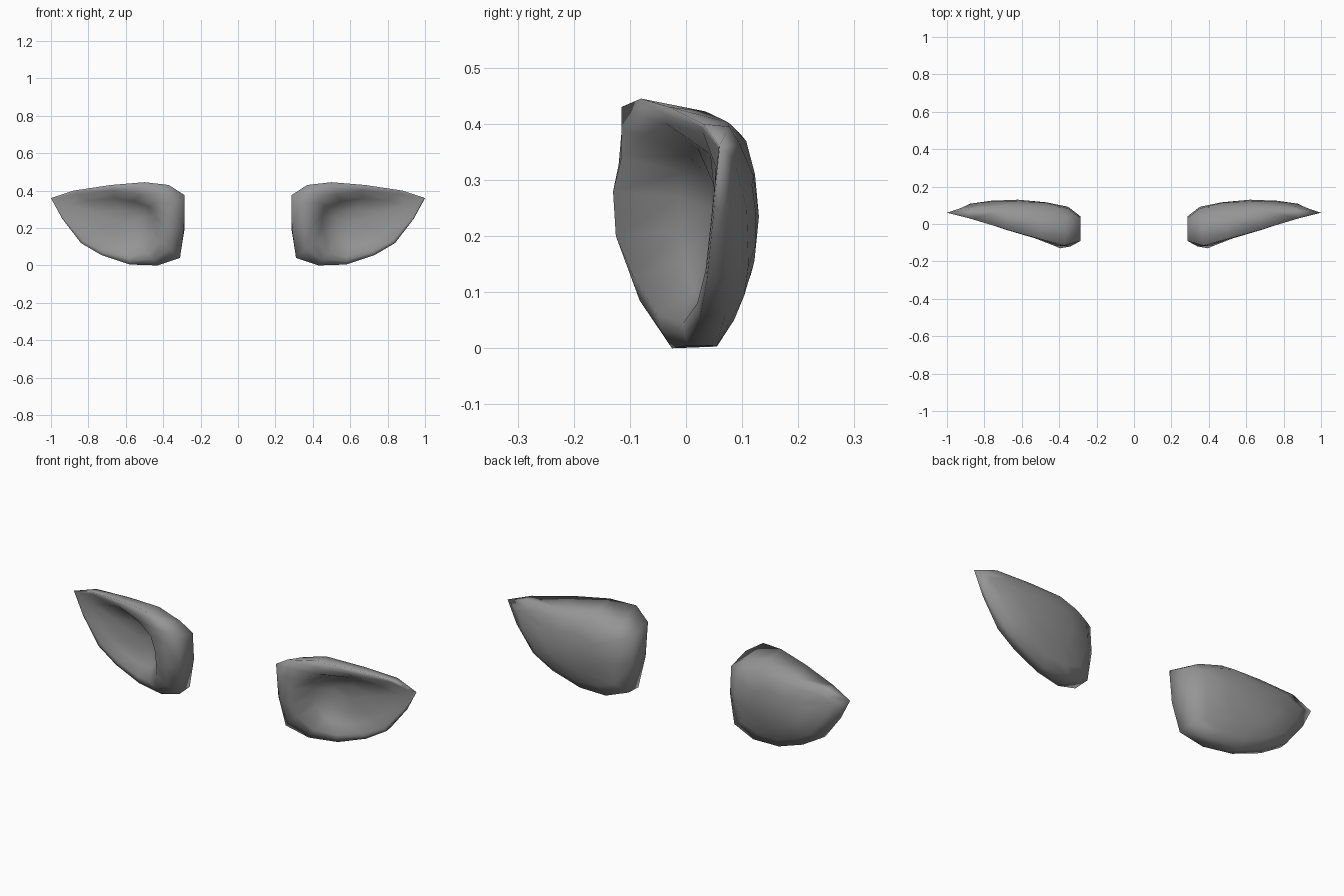
import bpy
import bmesh
from mathutils import Vector

if "Cube" in bpy.data.objects:
    bpy.data.objects.remove(bpy.data.objects["Cube"], do_unlink=True)

grey = bpy.data.materials.new("plain grey")
grey.use_nodes = True
colour = (0.3, 0.3, 0.3, 1)
grey.diffuse_color = colour
grey.node_tree.nodes["Principled BSDF"].inputs["Base Color"].default_value = colour

# Loops run from the outer tip over the top, down the inner wall and back along the bottom
outer_rim = [(1, .06, .36), (.88, .03, .4), (.68, -.03, .43), (.5, -.08, .445), (.37, -.115, .43),
             (.285, -.09, .375), (.288, -.075, .2), (.31, -.045, .04), (.43, -.025, 0),
             (.58, .005, .005), (.73, .025, .055), (.84, .037, .12), (.94, .05, .25)]
bowl_lip = [(.98, .058, .355), (.86, .03, .385), (.67, -.035, .4), (.53, -.076, .38), (.43, -.115, .34),
            (.395, -.13, .28), (.39, -.125, .2), (.41, -.095, .13), (.48, -.05, .06),
            (.58, -.005, .045), (.71, .02, .08), (.82, .035, .14), (.92, .047, .25)]
back_edge = [(1, .06, .36), (.88, .077, .395), (.68, .075, .403), (.49, .035, .422), (.36, .03, .385),
             (.285, .03, .34), (.285, .04, .2), (.31, .04, .045), (.43, .055, .003),
             (.58, .055, .005), (.73, .07, .06), (.84, .075, .125), (.94, .07, .25)]

outer_rim, bowl_lip, back_edge = ([Vector(p) for p in loop]
                                  for loop in (outer_rim, bowl_lip, back_edge))
bowl_centre = Vector((.62, .05, .23))
back_centre = Vector((.62, .13, .235))


def back_loop(amount):
    """Shrink the back edge towards the centre and lay it on a shallow dome."""
    loop = [p.lerp(back_centre, amount) for p in back_edge]
    for p in loop:
        p.y = .13 - .42 * (p.x - .65) ** 2 - 1.25 * (p.z - .235) ** 2
    return loop


def bowl_loop(amount, depth):
    """Shrink the lip towards the centre while sinking it into the bowl."""
    loop = [p.lerp(bowl_centre, amount) for p in bowl_lip]
    for p, lip in zip(loop, bowl_lip):
        p.y = lip.y + (bowl_centre.y - lip.y) * depth
    return loop


def front_corner():
    """Rounded front edge between the outer rim and the lip."""
    loop = [a.lerp(b, .5) for a, b in zip(outer_rim, bowl_lip)]
    for p, a, b in zip(loop, outer_rim, bowl_lip):
        p.y = (p.y + min(a.y, b.y)) / 2
    return loop


def build_shell(name, side):
    """Skin the loops from the bowl floor, over the lip, to the back."""
    bm = bmesh.new()
    loops = [bowl_loop(.6, .97), bowl_loop(.25, .65), bowl_lip, front_corner(),
             outer_rim, back_edge, back_loop(.2), back_loop(.55)]
    rings = [[bm.verts.new((p.x * side, p.y, p.z)) for p in loop] for loop in loops]
    count = len(outer_rim)
    for a, b in zip(rings, rings[1:]):
        for i in range(count):
            j = (i + 1) % count
            bm.faces.new((a[i], a[j], b[j], b[i]))
    for ring, centre in ((rings[0], bowl_centre), (rings[-1], back_centre)):
        hub = bm.verts.new((centre.x * side, centre.y, centre.z))
        for i in range(count):
            bm.faces.new((ring[i], ring[(i + 1) % count], hub))
    bmesh.ops.remove_doubles(bm, verts=bm.verts, dist=.0005)
    bmesh.ops.recalc_face_normals(bm, faces=bm.faces)
    for face in bm.faces:
        face.smooth = True
    mesh = bpy.data.meshes.new(name)
    bm.to_mesh(mesh)
    bm.free()
    mesh.materials.append(grey)
    bpy.context.collection.objects.link(bpy.data.objects.new(name, mesh))


# Mirrored pair
build_shell("left_ear_shell", 1)
build_shell("right_ear_shell", -1)
